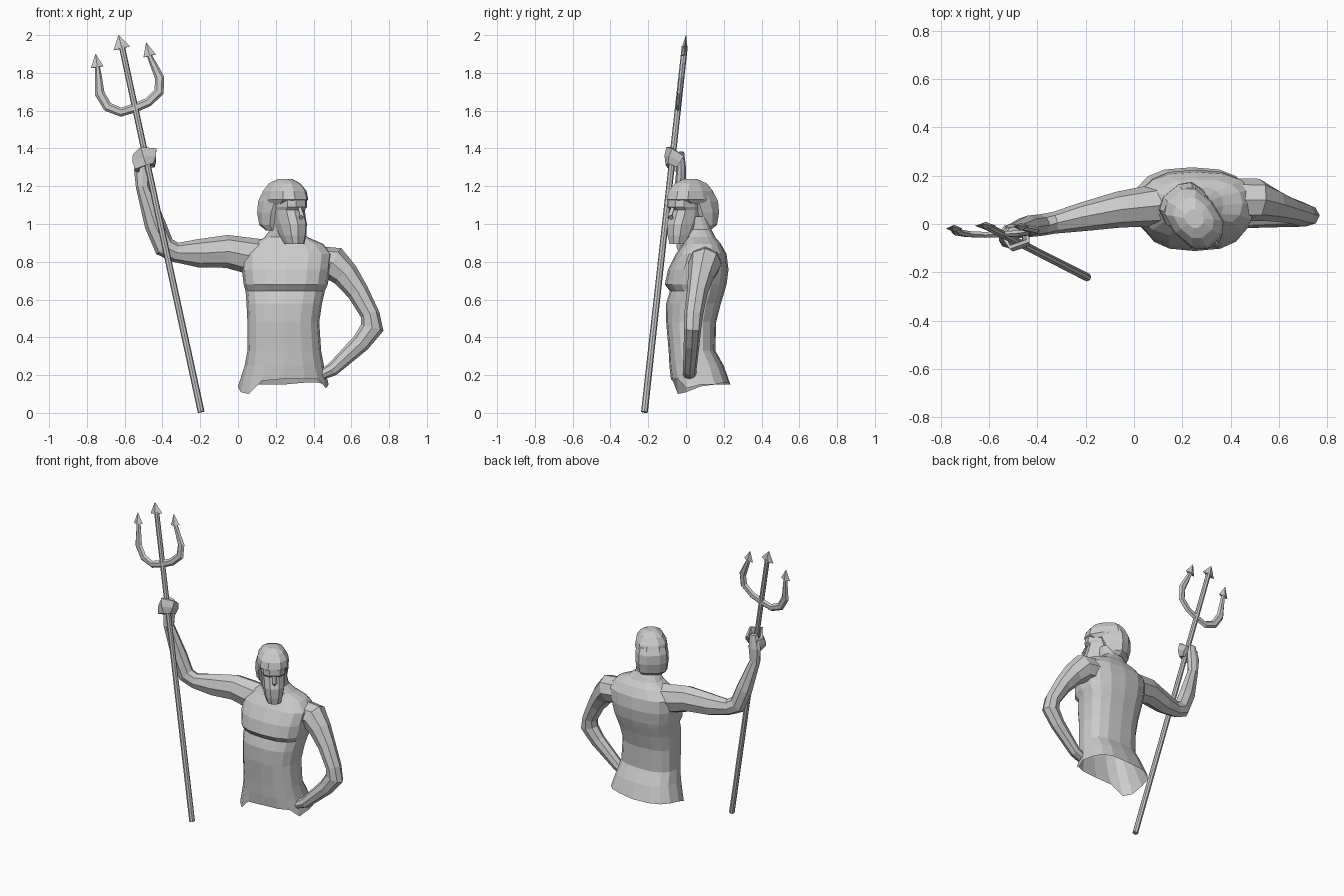
import bpy, bmesh, math
from mathutils import Vector, Matrix


def loft(name, rings, cap_start=True, cap_end=True):
    """Skin a list of equal-length point rings into a flat-shaded mesh."""
    bm = bmesh.new()
    vr = [[bm.verts.new(p) for p in r] for r in rings]
    n = len(vr[0])
    for a, b in zip(vr, vr[1:]):
        for k in range(n):
            bm.faces.new((a[k], a[(k + 1) % n], b[(k + 1) % n], b[k]))
    if cap_start:
        bm.faces.new(vr[0])
    if cap_end:
        bm.faces.new(vr[-1])
    bmesh.ops.recalc_face_normals(bm, faces=bm.faces[:])
    me = bpy.data.meshes.new(name)
    bm.to_mesh(me)
    bm.free()
    ob = bpy.data.objects.new(name, me)
    bpy.context.collection.objects.link(ob)
    return ob


def slab(z, x0, x1, y0, y1, n=16, power=0.78):
    """Horizontal rounded-box ring filling the given x and y limits."""
    pts = []
    for k in range(n):
        a = 2 * math.pi * k / n
        c, s = math.cos(a), math.sin(a)
        x = math.copysign(abs(c) ** power, c) if abs(c) > 1e-6 else 0
        y = math.copysign(abs(s) ** power, s) if abs(s) > 1e-6 else 0
        pts.append(Vector(((x0 + x1) / 2 + x * (x1 - x0) / 2,
                           (y0 + y1) / 2 + y * (y1 - y0) / 2, z)))
    return pts


def tube(name, path, ref=(0, 1, 0), n=8, m=Matrix()):
    """Tube along (x, y, z, width, depth) stations; depth lies along ref."""
    ps = [Vector(p[:3]) for p in path]
    rings = []
    for i, p in enumerate(path):
        t = Vector()
        if i > 0:
            t += (ps[i] - ps[i - 1]).normalized()
        if i < len(ps) - 1:
            t += (ps[i + 1] - ps[i]).normalized()
        t.normalize()
        u = Vector(ref).cross(t).normalized()
        v = t.cross(u)
        rings.append([m @ (ps[i] + u * p[3] * math.cos(2 * math.pi * k / n)
                           + v * p[4] * math.sin(2 * math.pi * k / n)) for k in range(n)])
    return loft(name, rings)


# Torso, open at the waist
rings = [slab(*r) for r in [
    (0.15, 0.0, 0.48, -0.08, 0.235),
    (0.25, 0.035, 0.455, -0.088, 0.20),
    (0.33, 0.05, 0.44, -0.092, 0.155),
    (0.48, 0.05, 0.43, -0.105, 0.16),
    (0.58, 0.045, 0.445, -0.105, 0.185),
    (0.645, 0.04, 0.46, -0.085, 0.205),
    (0.68, 0.03, 0.475, -0.112, 0.215),
    (0.76, 0.02, 0.49, -0.095, 0.225),
    (0.84, 0.02, 0.50, -0.055, 0.215),
    (0.895, 0.08, 0.45, -0.015, 0.185)]]
hem = [.15, .15, .16, .16, .15, .15, .15, .15, .14, .11, .10, .17, .18, .18, .18, .13]
for p, z in zip(rings[0], hem):
    p.z = z
rings += [slab(0.93, 0.14, 0.37, 0.0, 0.155), slab(0.97, 0.17, 0.32, -0.01, 0.135),
          slab(1.04, 0.18, 0.32, -0.03, 0.11)]
loft("torso", rings, cap_start=False)

# Raised arm and the hand gripping the shaft
tube("raised_arm", [
    (0.12, 0.08, 0.82, 0.10, 0.09), (-0.06, 0.06, 0.855, 0.087, 0.075),
    (-0.21, 0.03, 0.845, 0.075, 0.06), (-0.33, 0.005, 0.85, 0.052, 0.045),
    (-0.39, -0.005, 0.88, 0.058, 0.045), (-0.44, -0.01, 1.0, 0.056, 0.045),
    (-0.505, -0.03, 1.2, 0.036, 0.03), (-0.505, -0.025, 1.29, 0.046, 0.026),
    (-0.495, -0.03, 1.38, 0.03, 0.02)])
tube("gripping_fingers", [
    (-0.525, -0.03, 1.31, 0.018, 0.045), (-0.542, -0.065, 1.33, 0.018, 0.055),
    (-0.50, -0.098, 1.36, 0.016, 0.058), (-0.447, -0.08, 1.36, 0.016, 0.048),
    (-0.45, -0.03, 1.33, 0.016, 0.04)], ref=(0, 0, 1), n=6)

# Bent arm resting on the hip
tube("bent_arm", [
    (0.40, 0.10, 0.80, 0.085, 0.09), (0.51, 0.10, 0.79, 0.09, 0.088),
    (0.57, 0.08, 0.73, 0.072, 0.07), (0.635, 0.06, 0.64, 0.058, 0.055),
    (0.70, 0.04, 0.52, 0.05, 0.05), (0.71, 0.035, 0.45, 0.062, 0.046),
    (0.65, 0.03, 0.37, 0.05, 0.042), (0.50, 0.02, 0.23, 0.036, 0.036),
    (0.44, 0.02, 0.20, 0.026, 0.036)])

# Head, turned to one side: local front is -y
turn = Matrix.Translation((0.25, 0.022, 0)) @ Matrix.Rotation(math.radians(40), 4, 'Z')


def head_part(name, rows):
    return loft(name, [[turn @ p for p in slab(z, -w, w, f, b, 10)] for z, w, f, b in rows])


head_part("bearded_face", [
    (0.895, 0.045, -0.13, -0.02), (0.94, 0.06, -0.138, 0.01), (1.0, 0.07, -0.14, 0.05),
    (1.035, 0.072, -0.128, 0.06), (1.075, 0.075, -0.115, 0.06), (1.09, 0.08, -0.132, 0.06),
    (1.13, 0.08, -0.13, 0.06)])
head_part("hair_back", [
    (0.965, 0.07, 0.02, 0.10), (0.995, 0.095, 0.01, 0.14), (1.06, 0.105, -0.02, 0.155),
    (1.12, 0.102, -0.05, 0.155), (1.16, 0.09, -0.05, 0.135)])
head_part("hair_cap", [
    (1.105, 0.09, -0.09, 0.14), (1.13, 0.102, -0.135, 0.15), (1.175, 0.095, -0.122, 0.13),
    (1.215, 0.07, -0.085, 0.095), (1.237, 0.035, -0.04, 0.04)])
tube("nose", [(0, -0.115, 1.095, 0.01, 0.012), (0, -0.14, 1.045, 0.016, 0.016),
              (0, -0.125, 1.03, 0.012, 0.01)], n=4, m=turn)

# Trident: shaft, two curved prongs and flat arrow tips
depth = lambda z: -0.22 + 0.11 * z
tube("trident_shaft", [(-0.195, -0.22, 0.004, 0.018, 0.018),
                       (-0.615, depth(1.94), 1.94, 0.016, 0.016)], n=8)
prongs = {
    "left": [(-0.545, 1.615, .024), (-0.62, 1.592, .024), (-0.69, 1.62, .026),
             (-0.732, 1.69, .026), (-0.738, 1.77, .019), (-0.745, 1.84, .012)],
    "right": [(-0.545, 1.615, .024), (-0.475, 1.645, .024), (-0.418, 1.70, .026),
              (-0.415, 1.775, .025), (-0.45, 1.85, .018), (-0.473, 1.90, .012)]}
for side, pts in prongs.items():
    tube(side + "_prong", [(x, depth(z), z, r, 0.014) for x, z, r in pts], n=6)


def arrow_tip(name, x0, z0, x1, z1, w):
    tube(name, [(x0, depth(z0), z0, w, 0.016), (x1, depth(z1), z1, 0.001, 0.001)], n=4)


arrow_tip("middle_tip", -0.615, 1.93, -0.632, 2.0, 0.046)
arrow_tip("left_tip", -0.745, 1.83, -0.754, 1.90, 0.034)
arrow_tip("right_tip", -0.468, 1.89, -0.486, 1.96, 0.034)
